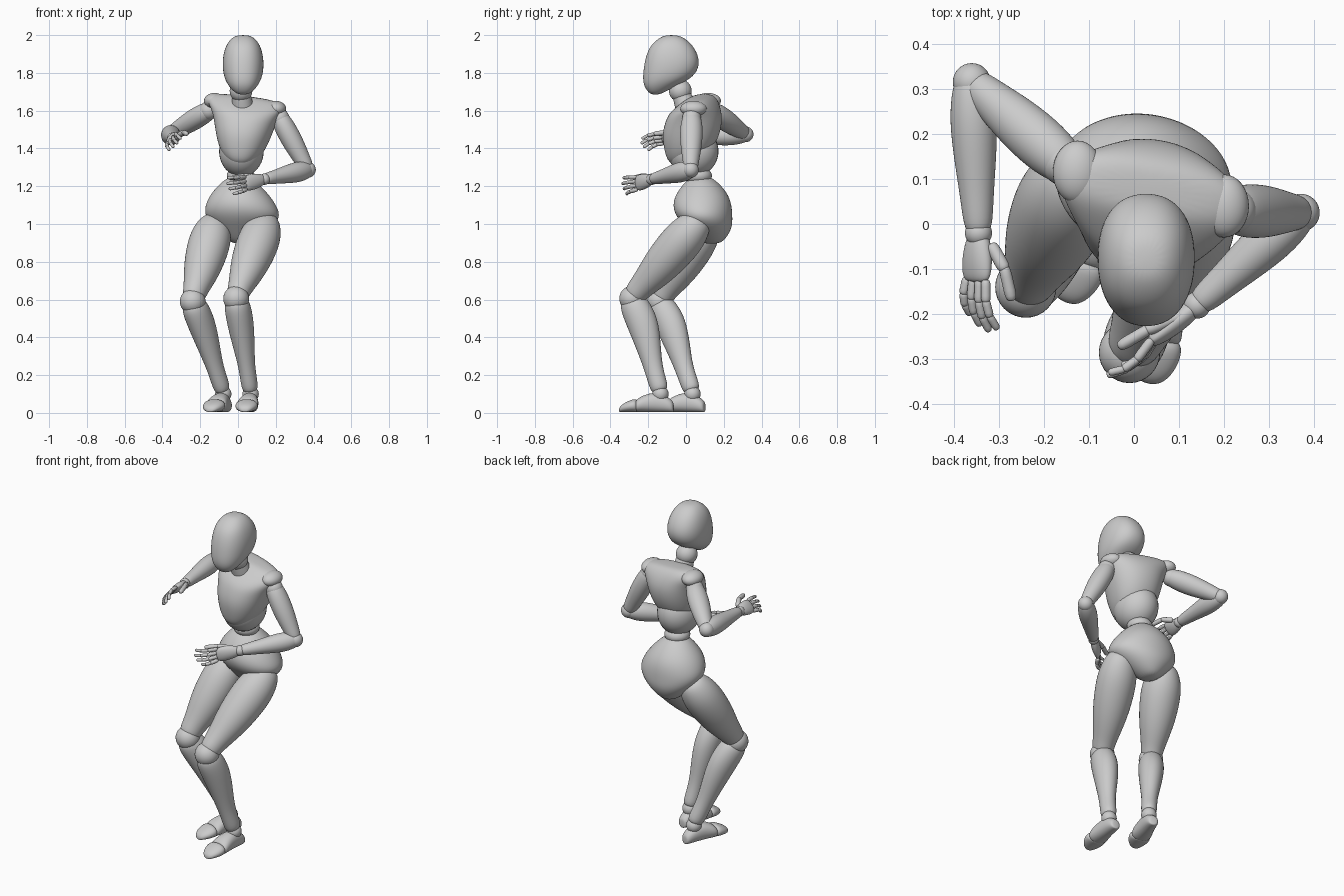
import bpy, bmesh, math
from mathutils import Vector as V, Matrix

if "Cube" in bpy.data.objects:
    bpy.data.objects.remove(bpy.data.objects["Cube"])


def finish(name, bm, levels=0):
    bmesh.ops.recalc_face_normals(bm, faces=bm.faces)
    me = bpy.data.meshes.new(name)
    bm.to_mesh(me)
    bm.free()
    for f in me.polygons:
        f.use_smooth = True
    ob = bpy.data.objects.new(name, me)
    bpy.context.collection.objects.link(ob)
    if levels:
        m = ob.modifiers.new("smooth", 'SUBSURF')
        m.levels = m.render_levels = levels
    return ob


def loft(name, rings, u, v, n=16, p=2.0, levels=2):
    """Skin (centre, half width, half depth) rings spanned by u and v."""
    bm = bmesh.new()
    k = 6 / (4 + 2 * math.cos(2 * math.pi / n))
    rows = []
    for c, rx, ry in rings:
        row = []
        for i in range(n):
            a = 2 * math.pi * i / n
            x, y = math.cos(a), math.sin(a)
            x = math.copysign(abs(x) ** (2 / p), x)
            y = math.copysign(abs(y) ** (2 / p), y)
            row.append(bm.verts.new(V(c) + u * (x * rx * k) + v * (y * ry * k)))
        rows.append(row)
    for r, s in zip(rows, rows[1:]):
        for i in range(n):
            j = (i + 1) % n
            bm.faces.new((r[i], r[j], s[j], s[i]))
    bm.faces.new(rows[0])
    bm.faces.new(rows[-1])
    return finish(name, bm, levels)


def limb(name, a, b, prof, front=(0, -1, 0), n=16, levels=2):
    """Loft along a-b; prof rows are (t, half width, half depth, forward shift)."""
    a, b = V(a), V(b)
    w = (b - a).normalized()
    v = V(front)
    v = (v - w * v.dot(w)).normalized()
    u = v.cross(w)
    loft(name, [(a.lerp(b, t) + v * o, rx, ry) for t, rx, ry, o in prof], u, v, n, 2.0, levels)


def ball(name, c, r):
    r = r if isinstance(r, tuple) else (r, r, r)
    bm = bmesh.new()
    bmesh.ops.create_uvsphere(bm, u_segments=32, v_segments=20, radius=1,
                              matrix=Matrix.Translation(c) @ Matrix.Diagonal((*r, 1)))
    finish(name, bm)


X, Y, Z = V((1, 0, 0)), V((0, 1, 0)), V((0, 0, 1))

# head: (z, front y, back y, half width)
head = [(2.0, -.105, -.05, .025), (1.987, -.14, -.01, .06), (1.945, -.19, .038, .092),
        (1.88, -.214, .070, .108), (1.82, -.224, .066, .108), (1.77, -.228, .028, .098),
        (1.73, -.222, -.055, .076), (1.697, -.20, -.115, .046), (1.685, -.18, -.145, .02)]
loft("head", [((.027, (f + b) / 2, z), w, (b - f) / 2) for z, f, b, w in head], X, Y, 20, 2.25)

# neck
ball("neck_joint", (.016, -.03, 1.705), .06)
limb("neck", (.03, .015, 1.58), (.016, -.03, 1.70),
     [(0, .06, .06, 0), (.4, .056, .056, 0), (.8, .05, .05, 0), (1, .045, .045, 0)])

# chest, turned and tilted with the shoulder line, flaring out over the arms
U = V((.98, -.18, -.12)).normalized()
W = V((.18, .98, 0)).normalized()
loft("chest", [((.037, .075, 1.678), .08, .035), ((.038, .075, 1.668), .19, .065),
               ((.04, .066, 1.635), .212, .10), ((.039, .048, 1.59), .182, .136),
               ((.035, .04, 1.54), .163, .15),
               ((.027, .026, 1.47), .145, .152), ((.018, .012, 1.39), .118, .125),
               ((.012, -.012, 1.335), .075, .085), ((.01, -.022, 1.312), .03, .04)], U, W, 20, 2.2)
ball("abdomen", (.018, .038, 1.385), (.118, .134, .134))
ball("waist_joint", (.013, .065, 1.255), (.072, .072, .05))

# pelvis
loft("pelvis", [((.01, .075, 1.255), .03, .03), ((.01, .08, 1.238), .077, .072),
                ((.012, .084, 1.165), .15, .136), ((.018, .085, 1.10), .190, .156),
                ((.024, .096, 1.04), .204, .148), ((.016, .125, .98), .15, .12),
                ((.008, .135, .92), .075, .075), ((.005, .135, .895), .03, .04)],
     V((.985, -.14, -.04)).normalized(), V((.14, .99, 0)).normalized(), 20)

# arms
UPPER = [(-.1, .025, .025, 0), (-.03, .048, .05, 0), (.2, .056, .061, 0), (.5, .055, .058, 0),
         (.8, .044, .044, 0), (.97, .038, .038, 0), (1.04, .02, .02, 0)]
FORE = [(-.08, .02, .02, 0), (-.02, .04, .042, 0), (.2, .053, .056, 0), (.45, .049, .049, 0),
        (.75, .037, .036, 0), (.96, .032, .031, 0), (1.0, .02, .02, 0)]
ARMS = {
    "right": dict(cap=(-.125, .115, 1.652), shoulder=(-.155, .135, 1.60), elbow=(-.36, .315, 1.475),
                  wrist=(-.345, -.02, 1.455), knuckle=(-.35, -.125, 1.452), tip=(-.335, -.23, 1.42),
                  across=(.62, -.1, .75), back=(-.6, 0, .55),
                  thumb=[(-.315, -.05, 1.47), (-.287, -.10, 1.485), (-.272, -.165, 1.478)]),
    "left": dict(cap=(.2, .04, 1.61), shoulder=(.222, .03, 1.56), elbow=(.37, .025, 1.287),
                 wrist=(.14, -.18, 1.237), knuckle=(.04, -.26, 1.215), tip=(-.05, -.335, 1.20),
                 across=(-.1, 0, 1), back=(.5, -.7, 0),
                 thumb=[(.11, -.2, 1.25), (.03, -.235, 1.255), (-.03, -.27, 1.245)]),
}


def chain(name, pts, r):
    for i, (a, b) in enumerate(zip(pts, pts[1:])):
        s = r * (1 - .1 * i)
        limb(f"{name}_{i + 1}", a, b, [(-.12, s * .5, s * .5, 0), (0, s, s, 0), (.5, s * .9, s * .9, 0),
                                       (.95, s, s, 0), (1.1, s * .5, s * .5, 0)], (.3, .2, .9), 8, 1)


for side, d in ARMS.items():
    ball(side + "_shoulder_cap", d["cap"], (.055, .07, .042))
    ball(side + "_shoulder_joint", d["shoulder"], .05)
    limb(side + "_upper_arm", d["shoulder"], d["elbow"], UPPER)
    ball(side + "_elbow_joint", d["elbow"], .042)
    limb(side + "_forearm", d["elbow"], d["wrist"], FORE, (0, 0, 1))
    ball(side + "_wrist_joint", d["wrist"], .03)
    wrist, knuckle, tip = V(d["wrist"]), V(d["knuckle"]), V(d["tip"])
    across, back = V(d["across"]).normalized(), V(d["back"]).normalized()
    limb(side + "_palm", wrist, knuckle, [(0, .018, .014, 0), (.1, .03, .022, 0), (.5, .042, .025, 0),
                                          (.9, .043, .019, 0), (1.05, .03, .01, 0)], back)
    # fingers, little finger first
    for i, (fname, size) in enumerate((("little", .75), ("ring", .95), ("middle", 1.04), ("index", .97))):
        off = across * (i - 1.5) * .022
        base, end = knuckle + off, knuckle + off * 1.35 + (tip - knuckle) * size
        pts = [base.lerp(end, t) + back * h for t, h in ((0, 0), (.42, .012), (.74, .01), (1, -.004))]
        chain(f"{side}_{fname}_finger", pts, .0115)
    chain(side + "_thumb", [V(q) for q in d["thumb"]], .0155)

# legs
THIGH = [(-.2, .04, .04, 0), (-.15, .075, .075, 0), (.03, .108, .106, 0), (.25, .112, .11, 0),
         (.5, .1, .1, 0), (.7, .08, .081, 0), (.85, .064, .066, .004), (.95, .059, .061, .004),
         (1.04, .035, .035, 0)]
SHIN = [(-.03, .03, .04, 0), (.02, .06, .068, 0), (.1, .07, .08, -.004), (.27, .07, .084, -.016),
        (.5, .058, .068, -.012), (.75, .041, .047, 0), (.95, .046, .05, 0), (1.0, .03, .035, 0)]
LEGS = {
    "right": dict(hip=(-.135, .085, .96), knee=(-.24, -.14, .59), ankle=(-.078, .035, .11),
                  heel=(-.058, .10, 0), toe=(-.15, -.175, 0), fr=(-.45, -.9, 0)),
    "left": dict(hip=(.13, .025, .965), knee=(-.01, -.285, .605), ankle=(.067, -.135, .11),
                 heel=(.075, -.065, 0), toe=(.035, -.355, 0), fr=(-.2, -1, 0)),
}
HEEL = [(0, .018, .045), (.03, .034, .065), (.25, .043, .105), (.45, .05, .10), (.64, .06, .078), (.70, .045, .055)]
TOES = [(.64, .04, .05), (.68, .061, .074), (.82, .058, .06), (.95, .038, .04), (1.0, .015, .02)]

for side, d in LEGS.items():
    limb(side + "_thigh", d["hip"], d["knee"], THIGH, d["fr"])
    ball(side + "_knee_joint", d["knee"], .068)
    limb(side + "_shin", d["knee"], d["ankle"], SHIN, d["fr"])
    ball(side + "_ankle_joint", V(d["ankle"]) - Z * .01, .043)
    heel, toe = V(d["heel"]), V(d["toe"])
    u = (toe - heel).normalized().cross(Z)
    for part, prof in (("foot", HEEL), ("toes", TOES)):
        loft(f"{side}_{part}", [(heel.lerp(toe, t) + Z * (h / 2 + .004), w, h / 2) for t, w, h in prof],
             u, Z, 16, 2.2)
